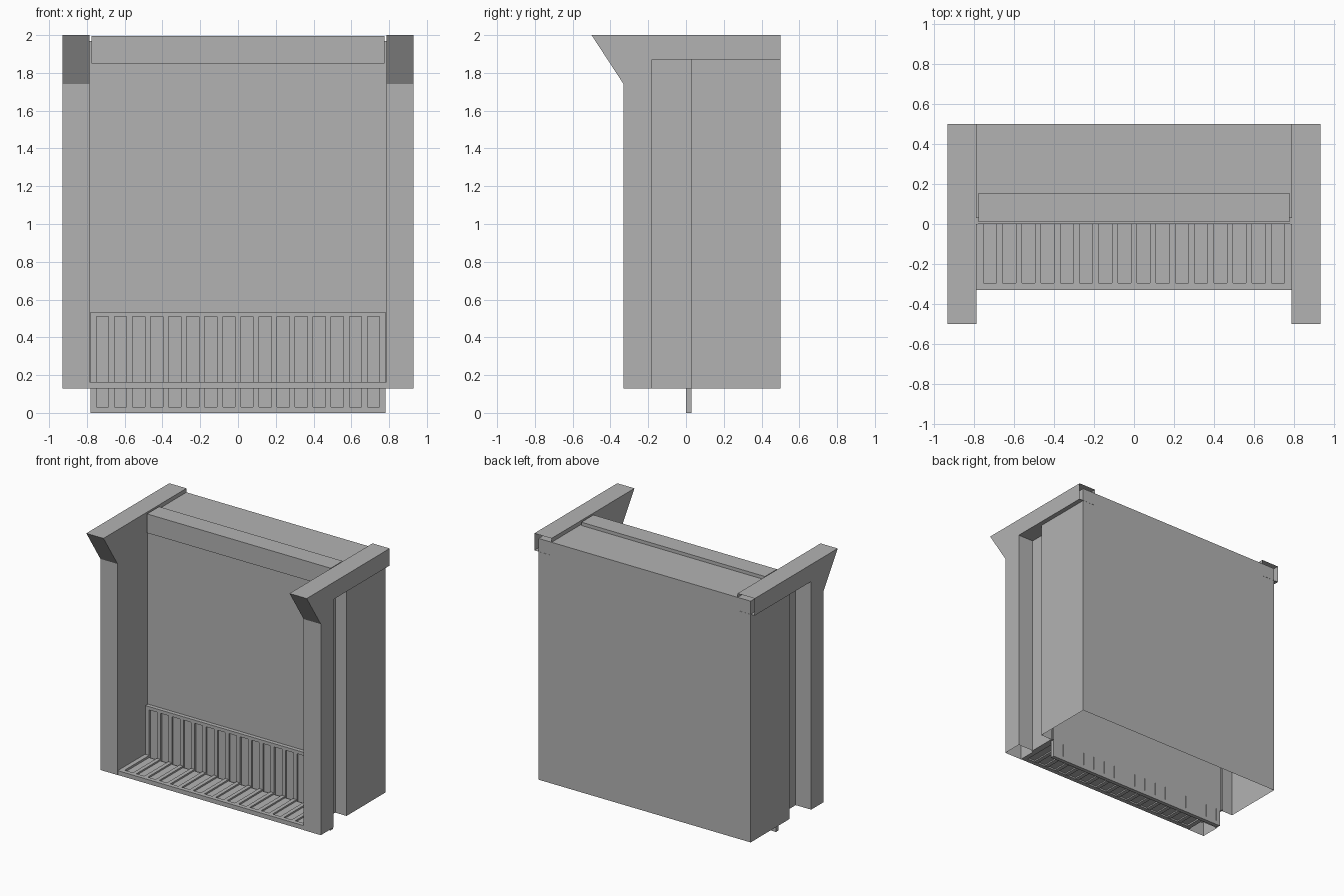
import bpy
import bmesh
from mathutils import Vector

cube = bpy.data.objects.get("Cube")
if cube:
    bpy.data.objects.remove(cube, do_unlink=True)

GREY = (0.45, 0.45, 0.45, 1.0)
grey = bpy.data.materials.new("plain grey")
grey.use_nodes = True
grey.diffuse_color = GREY
grey.node_tree.nodes["Principled BSDF"].inputs["Base Color"].default_value = GREY


def finish(name, bm):
    mesh = bpy.data.meshes.new(name)
    bm.to_mesh(mesh)
    bm.free()
    mesh.materials.append(grey)
    obj = bpy.data.objects.new(name, mesh)
    bpy.context.collection.objects.link(obj)
    return obj


def add_box(bm, xs, ys, zs):
    made = bmesh.ops.create_cube(bm, size=1)["verts"]
    for v in made:
        v.co = Vector([r[0] if c < 0 else r[1] for c, r in zip(v.co, (xs, ys, zs))])


def open_faces(bm, test):
    bm.normal_update()
    faces = [f for f in bm.faces if test(f.normal, f.calc_center_median())]
    bmesh.ops.delete(bm, geom=faces, context="FACES")


def box(name, xs, ys, zs):
    bm = bmesh.new()
    add_box(bm, xs, ys, zs)
    return finish(name, bm)


# Hollow rear cabinet, open underneath
bm = bmesh.new()
add_box(bm, (-0.895, 0.895), (0.03, 0.499), (0.13, 1.97))
open_faces(bm, lambda n, c: n.z < -0.9)
finish("rear_cabinet", bm)

# Header beam across the opening
box("header_beam", (-0.775, 0.775), (0.01, 0.155), (1.85, 1.995))

# Hollow posts with flared brackets and long top arms
ARM_PROFILE = [(-0.5, 2.0), (-0.33, 1.74), (-0.33, 0.13), (-0.18, 0.13),
               (-0.18, 1.87), (0.5, 1.87), (0.5, 2.0)]
for side, word in ((1, "left"), (-1, "right")):
    bm = bmesh.new()
    face = bm.faces.new([bm.verts.new((side * 0.785, y, z)) for y, z in ARM_PROFILE])
    ext = bmesh.ops.extrude_face_region(bm, geom=[face])["geom"]
    moved = [g for g in ext if isinstance(g, bmesh.types.BMVert)]
    bmesh.ops.translate(bm, verts=moved, vec=(side * 0.145, 0, 0))
    bmesh.ops.recalc_face_normals(bm, faces=bm.faces)
    open_faces(bm, lambda n, c: (n.z < -0.9 and c.z < 0.2) or n.y > 0.9 and c.y > 0.4)
    finish(word + "_post_and_arm", bm)

    # Thin cheek panel joining post and cabinet
    inner, outer = side * 0.785, side * 0.8
    box(word + "_cheek_panel", sorted((inner, outer)), (-0.19, 0.04), (0.13, 1.88))

BARS = 15
BAR_X = [-0.67 + 1.34 * i / (BARS - 1) for i in range(BARS)]

# Upright slatted panel: frame, bars and thin recessed backing
bm = bmesh.new()
DEPTH = (0.0, 0.03)
for zs in ((0.0, 0.03), (0.51, 0.535)):
    add_box(bm, (-0.78, 0.78), DEPTH, zs)
for xs in ((-0.78, -0.75), (0.75, 0.78)):
    add_box(bm, xs, DEPTH, (0.03, 0.51))
for x in BAR_X:
    add_box(bm, (x - 0.015, x + 0.015), (0.004, 0.028), (0.03, 0.51))
add_box(bm, (-0.75, 0.75), (0.018, 0.024), (0.03, 0.51))
finish("upright_slatted_panel", bm)

# Floor slatted panel
bm = bmesh.new()
HEIGHT = (0.13, 0.163)
add_box(bm, (-0.785, 0.785), (-0.328, -0.295), HEIGHT)
for xs in ((-0.785, -0.75), (0.75, 0.785)):
    add_box(bm, xs, (-0.295, 0.0), HEIGHT)
for x in BAR_X:
    add_box(bm, (x - 0.015, x + 0.015), (-0.295, 0.0), (0.132, 0.159))
add_box(bm, (-0.75, 0.75), (-0.295, 0.0), (0.142, 0.147))
finish("floor_slatted_panel", bm)
